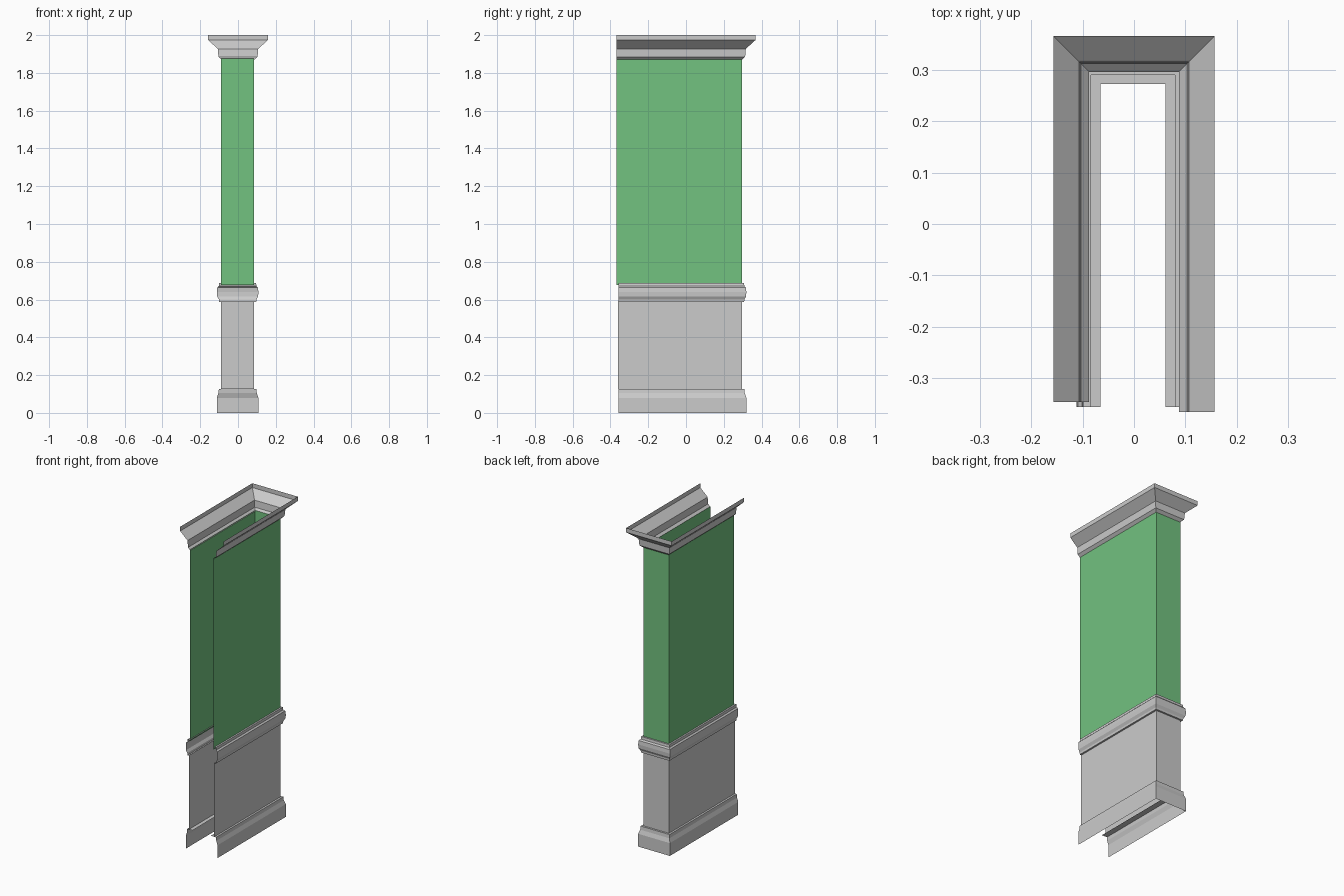
import bpy
import bmesh

cube = bpy.data.objects.get("Cube")
if cube:
    bpy.data.objects.remove(cube, do_unlink=True)

HALF_WIDTH = 0.0875   # wall plane on either side
BACK = 0.297          # wall plane at the back


def material(name, colour):
    mat = bpy.data.materials.new(name)
    mat.use_nodes = True
    mat.diffuse_color = (*colour, 1)
    mat.node_tree.nodes["Principled BSDF"].inputs["Base Color"].default_value = (*colour, 1)
    return mat


def sweep(name, profile, left_end, right_end, mat, shift=0.0):
    """Sweep an (outward offset, height) profile around the open-fronted U path."""
    bm = bmesh.new()
    rows = []
    for out, z in profile:
        x, y = HALF_WIDTH + out, BACK + out
        path = [(x, left_end), (x, y), (-x, y), (-x, right_end)]
        rows.append([bm.verts.new((px + shift, py, z)) for px, py in path])
    for low, high in zip(rows, rows[1:]):
        for i in range(3):
            bm.faces.new((low[i], low[i + 1], high[i + 1], high[i]))
    mesh = bpy.data.meshes.new(name)
    bm.to_mesh(mesh)
    bm.free()
    mesh.materials.append(mat)
    obj = bpy.data.objects.new(name, mesh)
    bpy.context.collection.objects.link(obj)
    return obj


grey = material("trim grey", (0.6, 0.6, 0.6))
green = material("wall green", (0.17, 0.54, 0.215))

# Baseboard with an inward ledge along its top
sweep("baseboard",
      [(0.0225, 0), (0.0225, 0.08), (0.014, 0.105), (0.012, 0.127), (-0.024, 0.127)],
      -0.357, -0.357, grey, -0.002)

# Lower wall panel
sweep("lower_panel", [(0, 0.127), (0, 0.59)], -0.359, -0.357, grey, -0.002)

# Rounded chair rail
sweep("chair_rail",
      [(0, 0.588), (0.011, 0.588), (0.012, 0.601), (0.021, 0.617), (0.0225, 0.64),
       (0.02, 0.664), (0.012, 0.672), (0.01, 0.688), (-0.006, 0.688)],
      -0.357, -0.357, grey, -0.002)

# Upper wall
sweep("upper_wall", [(0, 0.676), (0, 1.875)], -0.367, -0.347, green, -0.002)

# Crown moulding
sweep("crown_moulding",
      [(0, 1.87), (0.016, 1.885), (0.0195, 1.927), (0.0225, 1.93), (0.07, 1.973), (0.07, 2.0)],
      -0.367, -0.347, grey)
